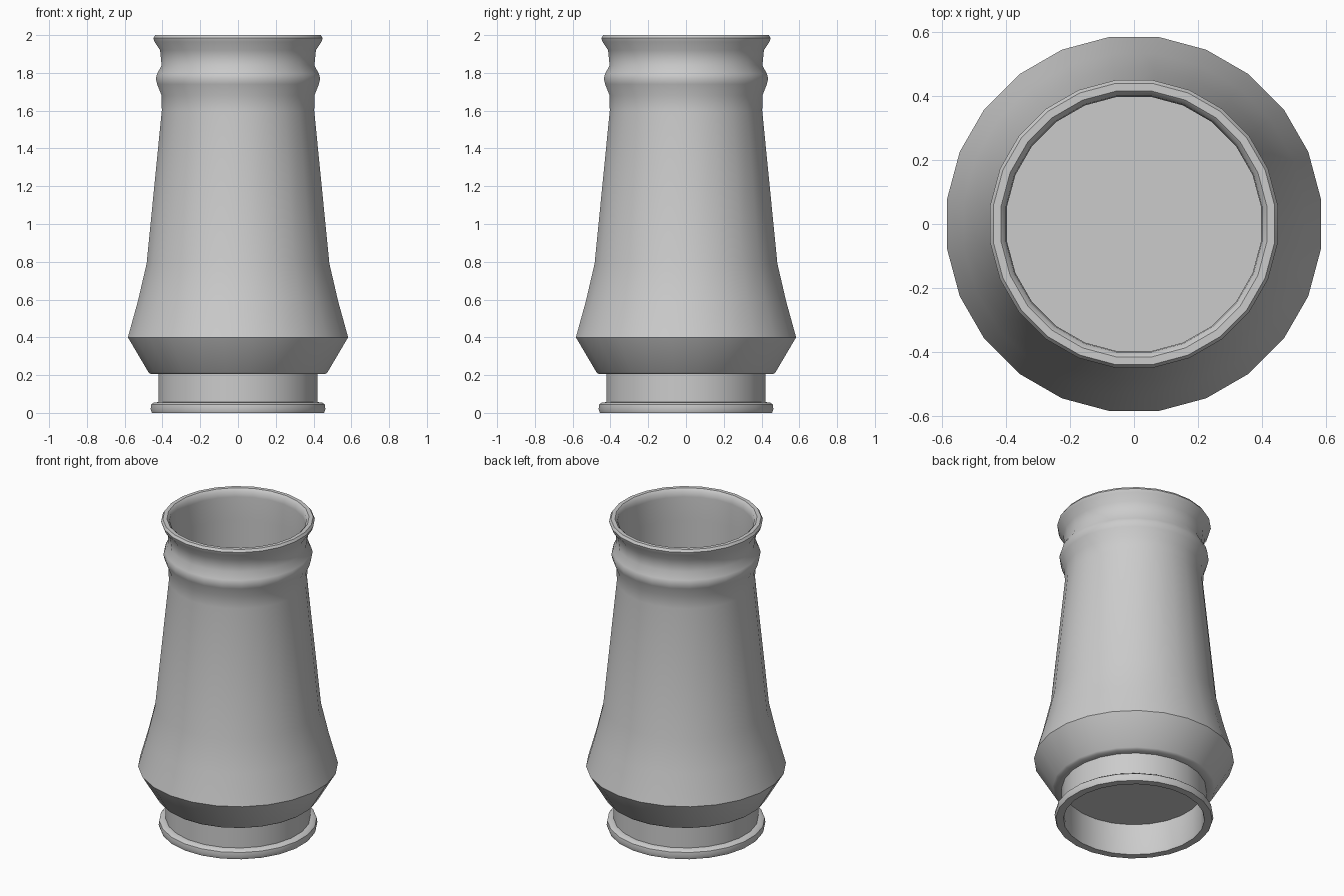
import bpy, bmesh, math

if "Cube" in bpy.data.objects:
    bpy.data.objects.remove(bpy.data.objects["Cube"])

SIDES = 24


def finish(name, bm):
    bmesh.ops.recalc_face_normals(bm, faces=bm.faces)
    mesh = bpy.data.meshes.new(name)
    bm.to_mesh(mesh)
    bm.free()
    ob = bpy.data.objects.new(name, mesh)
    bpy.context.collection.objects.link(ob)
    bpy.ops.object.select_all(action='DESELECT')
    ob.select_set(True)
    bpy.context.view_layer.objects.active = ob
    bpy.ops.object.shade_smooth_by_angle(angle=math.radians(42))
    return ob


def lathe(name, profile):
    """Revolve a closed (radius, height) outline around z."""
    bm = bmesh.new()
    rings = []
    for i in range(SIDES):
        a = 2 * math.pi * (i + 0.5) / SIDES
        rings.append([bm.verts.new((r * math.cos(a), r * math.sin(a), z))
                      for r, z in profile])
    n = len(profile)
    for i in range(SIDES):
        p, q = rings[i], rings[(i + 1) % SIDES]
        for j in range(n):
            k = (j + 1) % n
            bm.faces.new((p[j], q[j], q[k], p[k]))
    return finish(name, bm)


# Pot wall: outer outline from foot to lip, then down the straight bore
lathe("pot_body", [
    (0.415, 0.0), (0.46, 0.0), (0.467, 0.02), (0.463, 0.045), (0.45, 0.055),
    (0.425, 0.057), (0.425, 0.205), (0.465, 0.205), (0.478, 0.215),
    (0.588, 0.40), (0.535, 0.59), (0.488, 0.79), (0.407, 1.60),
    (0.408, 1.68), (0.432, 1.74), (0.439, 1.77), (0.432, 1.795),
    (0.408, 1.84), (0.416, 1.92), (0.446, 1.965), (0.452, 1.985),
    (0.442, 2.0), (0.418, 2.0), (0.403, 1.985), (0.40, 1.95), (0.40, 1.80),
    (0.41, 0.20), (0.41, 0.02),
])

# Flat floor closing the bore
bm = bmesh.new()
bmesh.ops.create_circle(bm, cap_ends=True, segments=SIDES, radius=0.412)
bmesh.ops.translate(bm, verts=bm.verts, vec=(0, 0, 0.2))
finish("floor_disc", bm)
